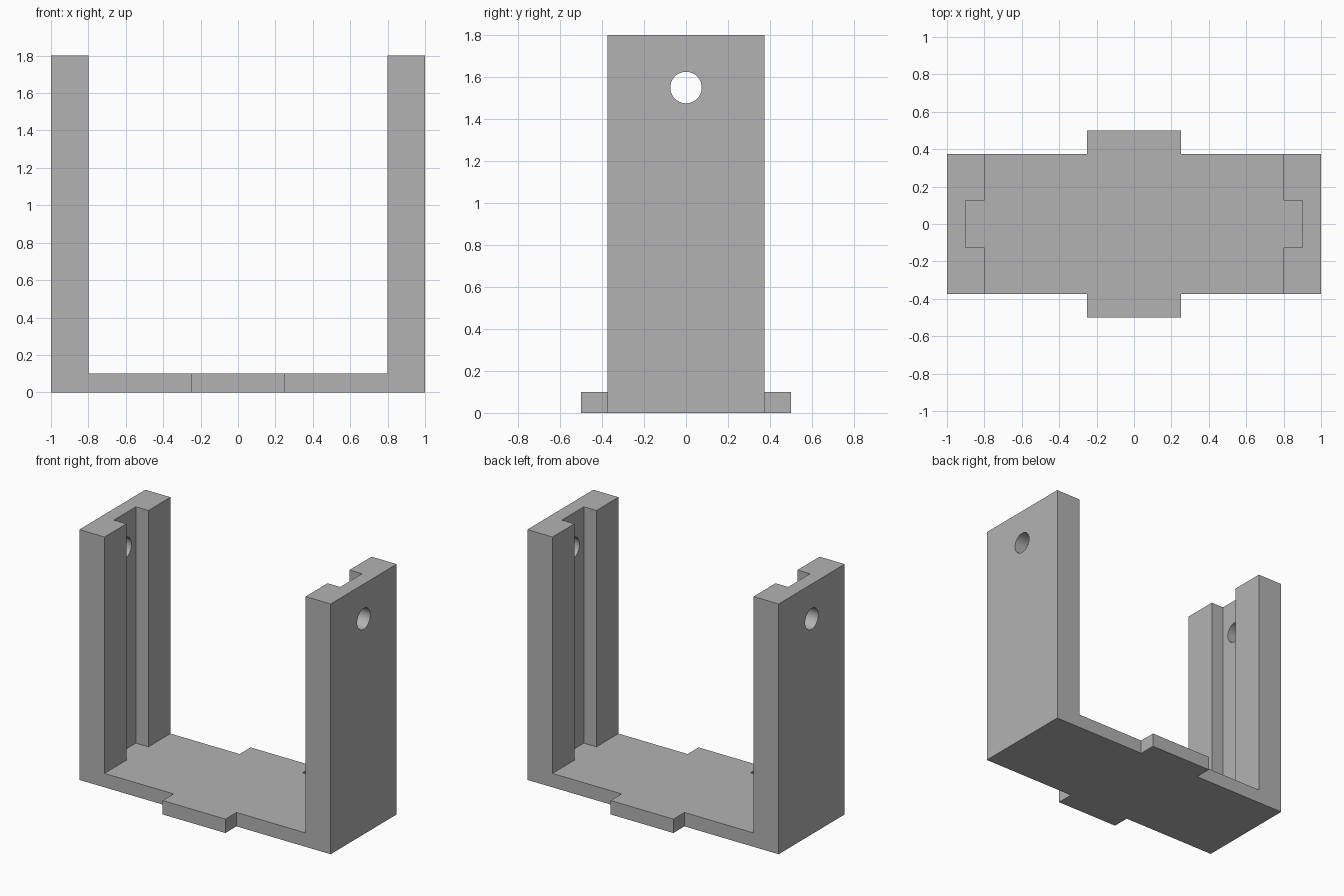
import bpy, bmesh, math
from mathutils import Matrix

cube = bpy.data.objects.get("Cube")
if cube:
    bpy.data.objects.remove(cube, do_unlink=True)

grey = bpy.data.materials.new("plain grey")
grey.use_nodes = True
grey.diffuse_color = (0.45, 0.45, 0.45, 1)
grey.node_tree.nodes["Principled BSDF"].inputs["Base Color"].default_value = (0.45, 0.45, 0.45, 1)

WALL_X, GROOVE_X = 0.8, 0.9            # inner wall face, groove back
DEPTH, GROOVE_Y = 0.375, 0.125         # half widths along y
HEIGHT, FLOOR = 1.8, 0.1


def add_object(name, bm):
    bmesh.ops.recalc_face_normals(bm, faces=bm.faces)
    mesh = bpy.data.meshes.new(name)
    bm.to_mesh(mesh)
    bm.free()
    mesh.materials.append(grey)
    obj = bpy.data.objects.new(name, mesh)
    bpy.context.collection.objects.link(obj)
    return obj


def box(name, half_x, half_y, z0, z1):
    bm = bmesh.new()
    bmesh.ops.create_cube(bm, size=1, matrix=Matrix.Translation((0, 0, (z0 + z1) / 2))
                          @ Matrix.Diagonal((2 * half_x, 2 * half_y, z1 - z0, 1)))
    return add_object(name, bm)


def combine(obj, other, operation):
    mod = obj.modifiers.new(operation.lower(), 'BOOLEAN')
    mod.operation, mod.solver, mod.object = operation, 'EXACT', other
    bpy.context.view_layer.objects.active = obj
    bpy.ops.object.modifier_apply(modifier=mod.name)
    bpy.data.objects.remove(other, do_unlink=True)


# Solid block, hollowed out between the walls and along the upright grooves
bracket = box("u_bracket", 1, DEPTH, 0, HEIGHT)
combine(bracket, box("gap_cutter", WALL_X, 0.6, FLOOR, 2), 'DIFFERENCE')
combine(bracket, box("groove_cutter", GROOVE_X, GROOVE_Y, FLOOR, 2), 'DIFFERENCE')

# Round hole through both walls
bm = bmesh.new()
bmesh.ops.create_cone(bm, cap_ends=True, segments=64, radius1=0.075, radius2=0.075, depth=3,
                      matrix=Matrix.Translation((0, 0, 1.55)) @ Matrix.Rotation(math.pi / 2, 4, 'Y'))
combine(bracket, add_object("hole_cutter", bm), 'DIFFERENCE')

# Tabs at the front and back of the floor
combine(bracket, box("floor_tabs", 0.25, 0.5, 0, FLOOR), 'UNION')

# Merge coplanar faces, keep the hole smooth and the corners sharp
bm = bmesh.new()
bm.from_mesh(bracket.data)
bmesh.ops.remove_doubles(bm, verts=bm.verts, dist=0.0001)
bmesh.ops.dissolve_limit(bm, angle_limit=0.01, verts=bm.verts, edges=bm.edges)
bm.to_mesh(bracket.data)
bm.free()
bpy.ops.object.select_all(action='DESELECT')
bracket.select_set(True)
bpy.context.view_layer.objects.active = bracket
bpy.ops.object.shade_smooth_by_angle(angle=math.radians(30))
